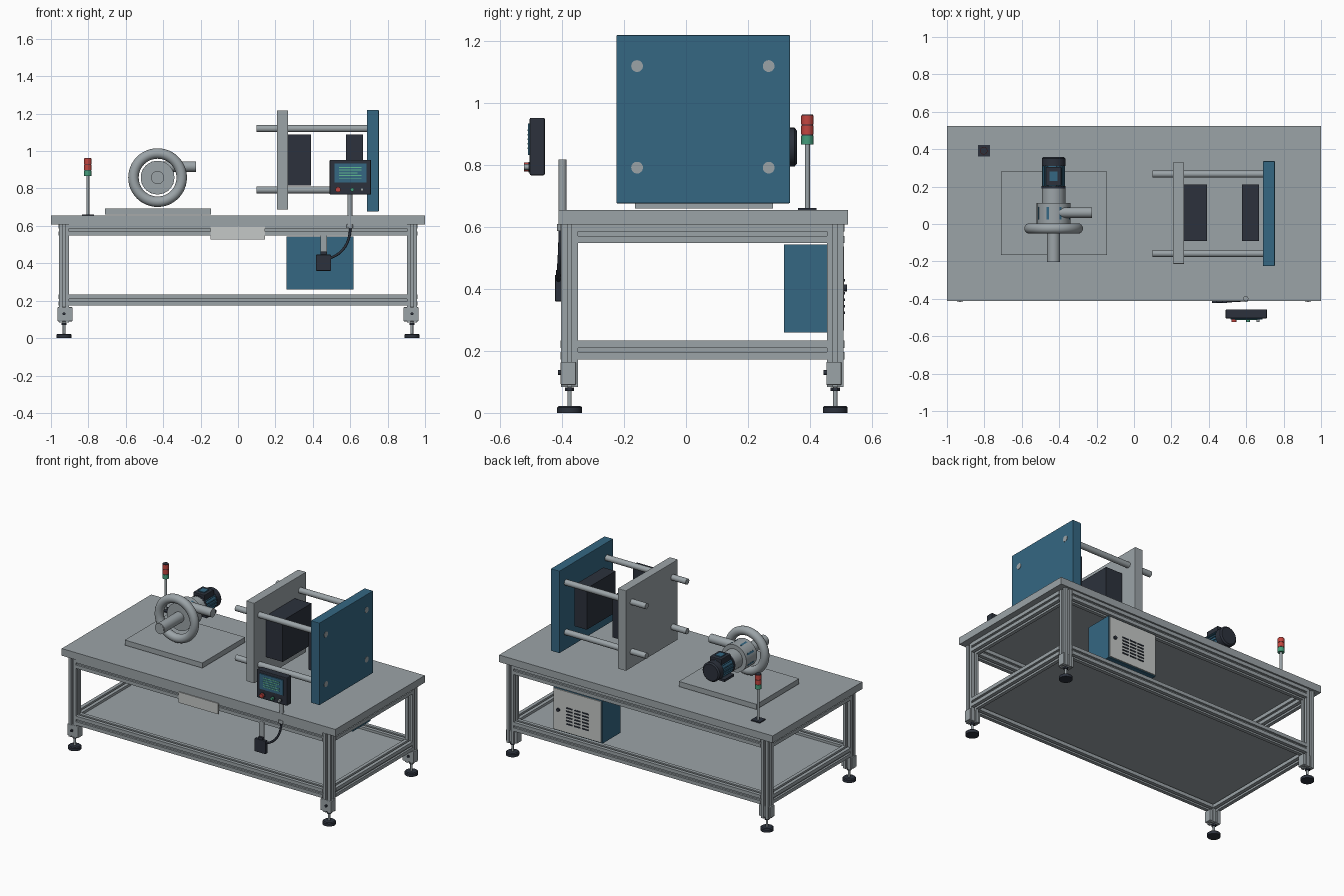
import bpy, bmesh, math
from mathutils import Vector, Matrix

if "Cube" in bpy.data.objects:
    bpy.data.objects.remove(bpy.data.objects["Cube"])


def material(name, rgb):
    m = bpy.data.materials.new(name)
    m.diffuse_color = (*rgb, 1)
    m.use_nodes = True
    m.node_tree.nodes["Principled BSDF"].inputs["Base Color"].default_value = m.diffuse_color
    return m


STEEL = material("steel grey", (0.33, 0.37, 0.39))
LIGHT = material("light grey", (0.56, 0.58, 0.57))
DARK = material("dark slate", (0.025, 0.031, 0.045))
BLUE = material("machine blue", (0.035, 0.135, 0.225))
RED = material("signal red", (0.55, 0.06, 0.05))
GREEN = material("signal green", (0.06, 0.34, 0.20))
TEXT = material("screen green", (0.12, 0.50, 0.28))
AXES = {"x": Vector((1, 0, 0)), "y": Vector((0, 1, 0)), "z": Vector((0, 0, 1))}


def finish(name, bm, mat, smooth=False):
    bmesh.ops.recalc_face_normals(bm, faces=bm.faces)
    me = bpy.data.meshes.new(name)
    bm.to_mesh(me)
    bm.free()
    me.materials.append(mat)
    ob = bpy.data.objects.new(name, me)
    bpy.context.collection.objects.link(ob)
    if smooth:
        bpy.ops.object.select_all(action="DESELECT")
        ob.select_set(True)
        bpy.context.view_layer.objects.active = ob
        bpy.ops.object.shade_smooth_by_angle(angle=math.radians(35))
    return ob


def box(name, x, y, z, mat, bevel=0):
    """Box from its (min, max) range on each axis."""
    bm = bmesh.new()
    bmesh.ops.create_cube(bm, size=1)
    for v in bm.verts:
        v.co = Vector([(r[0] + r[1]) / 2 + c * (r[1] - r[0]) for r, c in zip((x, y, z), v.co)])
    if bevel:
        bmesh.ops.bevel(bm, geom=bm.edges[:], offset=bevel, segments=2, affect="EDGES", profile=0.5)
    return finish(name, bm, mat)


def rod(name, start, axis, length, r, mat, r2=None, sides=32):
    """Cylinder or cone starting at a point and running along an axis."""
    bm = bmesh.new()
    d = AXES[axis]
    turn = d.to_track_quat("Z", "Y").to_matrix().to_4x4()
    place = Matrix.Translation(Vector(start) + d * length / 2) @ turn
    bmesh.ops.create_cone(bm, cap_ends=True, segments=sides, radius1=r,
                          radius2=r if r2 is None else r2, depth=length, matrix=place)
    return finish(name, bm, mat, True)


def slotted_bar(name, start, axis, length, size=0.054):
    """Aluminium framing bar with a slot along each side."""
    a, s, d = size / 2, 0.007, 0.013
    quarter = [(a, -a), (a, -s), (a - d, -s), (a - d, s), (a, s)]
    pts = []
    for k in range(4):
        c, n = (1, 0, -1, 0)[k], (0, 1, 0, -1)[k]
        pts += [(c * u - n * v, n * u + c * v) for u, v in quarter]
    order = {"x": (2, 0, 1), "y": (0, 2, 1), "z": (0, 1, 2)}[axis]
    bm = bmesh.new()
    verts = []
    for p in pts:
        q = (*p, 0)
        verts.append(bm.verts.new(Vector(start) + Vector([q[i] for i in order])))
    face = bm.faces.new(verts)
    new = bmesh.ops.extrude_face_region(bm, geom=[face])["geom"]
    bmesh.ops.translate(bm, vec=AXES[axis] * length,
                        verts=[g for g in new if isinstance(g, bmesh.types.BMVert)])
    return finish(name, bm, STEEL)


# Table top and lower shelf
YF, YB, XL, YM = -0.376, 0.482, 0.93, 0.053
box("table_top", (-1, 1), (-0.412, 0.523), (0.608, 0.655), STEEL)
box("shelf", (-0.92, 0.92), (YF + 0.015, YB - 0.015), (0.205, 0.217), STEEL)

# Legs with levelling feet and foot brackets
for x in (-XL, XL):
    for y in (YF, YB):
        slotted_bar("leg", (x, y, 0.083), "z", 0.525)
        box("foot_bracket", (x - 0.035, x + 0.045) if x < 0 else (x - 0.045, x + 0.035),
            (y - 0.0285, y + 0.02), (0.09, 0.165), STEEL, 0.003)
        rod("bracket_bolt", (x, y - 0.038, 0.13), "y", 0.012, 0.008, DARK, sides=12)
        rod("foot_pad", (x, y, 0), "z", 0.018, 0.04, DARK)
        rod("foot_pad_rim", (x, y, 0.018), "z", 0.005, 0.04, DARK, 0.034)
        rod("foot_stem", (x, y, 0.02), "z", 0.065, 0.007, STEEL, sides=16)
        rod("foot_nut", (x, y, 0.07), "z", 0.012, 0.015, DARK, sides=6)

# Upper and lower rails between the legs
for z in (0.203, 0.578):
    for y in (YF, YB):
        slotted_bar("long_rail", (-XL + 0.027, y, z), "x", 2 * XL - 0.054, 0.06)
    for x in (-XL, XL):
        slotted_bar("side_rail", (x, YF + 0.027, z), "y", YB - YF - 0.054, 0.06)

# Press: moving plate, fixed plate, guide rods and blocks
box("moving_plate", (0.208, 0.268), (-0.213, 0.33), (0.687, 1.217), STEEL, 0.003)
box("fixed_plate", (0.69, 0.753), (-0.225, 0.336), (0.677, 1.22), BLUE, 0.003)
box("moving_block", (0.268, 0.39), (-0.09, 0.21), (0.815, 1.088), DARK)
box("fixed_block", (0.578, 0.667), (-0.09, 0.21), (0.815, 1.088), DARK)
for y in (-0.158, 0.267):
    for z in (0.792, 1.12):
        rod("guide_rod", (0.10, y, z), "x", 0.655, 0.019, STEEL)

# Pump: base, ring casing, inlet, outlet and coupling housing
PX, PZ = -0.43, 0.858
box("pump_base", (-0.712, -0.145), (-0.165, 0.281), (0.66, 0.694), STEEL)
bpy.ops.mesh.primitive_torus_add(major_segments=48, minor_segments=16, major_radius=0.129,
                                 minor_radius=0.028, location=(PX, -0.024, PZ),
                                 rotation=(math.pi / 2, 0, 0))
ring = bpy.context.object
ring.name = "pump_ring"
ring.data.materials.append(STEEL)
bpy.ops.object.shade_smooth_by_angle(angle=math.radians(60))
rod("inlet_pipe", (PX, -0.203, PZ), "y", 0.22, 0.035, STEEL)
rod("inlet_bore", (PX, -0.204, PZ), "y", 0.002, 0.03, STEEL)
rod("pump_body", (PX, 0.0, PZ), "y", 0.112, 0.09, STEEL)
rod("motor_neck", (PX, 0.112, PZ), "y", 0.085, 0.063, STEEL)
rod("outlet_pipe", (PX + 0.03, 0.061, 0.917), "x", 0.175, 0.028, STEEL)
for k in range(8):
    a = math.radians(25 + 45 * k)
    slot = box("housing_slot", (-0.006, 0.006), (0.025, 0.09), (0.086, 0.0905), BLUE)
    slot.matrix_world = Matrix.Translation((PX, 0, PZ)) @ Matrix.Rotation(a, 4, "Y")

# Motor with fins, fan cover, terminal box and feet
rod("motor_body", (PX, 0.155, PZ), "y", 0.165, 0.056, BLUE)
for k in range(20):
    fin = box("cooling_fin", (-0.002, 0.002), (0.195, 0.315), (0.05, 0.062), BLUE)
    fin.matrix_world = Matrix.Translation((PX, 0, PZ)) @ Matrix.Rotation(k * math.tau / 20, 4, "Y")
rod("motor_flange", (PX, 0.19, PZ), "y", 0.012, 0.064, DARK)
rod("fan_cover", (PX, 0.31, PZ), "y", 0.04, 0.063, DARK)
rod("fan_cover_end", (PX, 0.35, PZ), "y", 0.008, 0.063, DARK, 0.054)
box("terminal_box", (PX - 0.042, PX + 0.042), (0.205, 0.305), (0.895, 0.935), DARK, 0.004)
box("terminal_lid", (PX - 0.022, PX + 0.022), (0.23, 0.28), (0.935, 0.94), BLUE)
for s in (-1, 1):
    box("motor_foot", tuple(sorted((PX + s * 0.02, PX + s * 0.062))), (0.2, 0.3),
        (0.79, 0.805), DARK)

# Signal tower
TX, TY = -0.803, 0.392
box("tower_base", (TX - 0.032, TX + 0.032), (TY - 0.03, TY + 0.03), (0.655, 0.662), DARK)
rod("tower_pole", (TX, TY, 0.66), "z", 0.21, 0.008, STEEL, sides=16)
for z, m in ((0.867, GREEN), (0.899, RED), (0.931, RED)):
    rod("tower_lamp", (TX, TY, z), "z", 0.029, 0.02, m, sides=24)
    rod("lamp_spacer", (TX, TY, z + 0.028), "z", 0.004, 0.018, DARK, sides=24)

# Electrical cabinet with vented door
box("cabinet", (0.258, 0.617), (0.317, 0.503), (0.26, 0.543), BLUE)
box("cabinet_door", (0.264, 0.611), (0.503, 0.51), (0.266, 0.537), LIGHT)
for i in range(6):
    for j in range(3):
        x, z = 0.355 + j * 0.058, 0.32 + i * 0.021
        box("vent_slot", (x, x + 0.046), (0.508, 0.514), (z, z + 0.008), DARK)
rod("door_lock", (0.575, 0.508, 0.403), "y", 0.012, 0.011, DARK, sides=16)

# Operator panel on its post
box("operator_panel", (0.49, 0.711), (-0.505, -0.456), (0.767, 0.953), DARK, 0.005)
box("screen", (0.515, 0.687), (-0.511, -0.504), (0.833, 0.934), BLUE)
for i, w in enumerate((0.12, 0.12, 0.1, 0.12, 0.12)):
    z = 0.852 + i * 0.0145
    box("screen_line", (0.54, 0.54 + w), (-0.5125, -0.51), (z, z + 0.005), TEXT)
for x, r, m in ((0.535, 0.014, RED), (0.61, 0.010, GREEN), (0.663, 0.009, STEEL)):
    rod("button_collar", (x, -0.509, 0.794), "y", 0.006, r + 0.003, DARK, sides=24)
    rod("button", (x, -0.523, 0.794), "y", 0.016, r, m, sides=24)
rod("panel_post", (0.598, -0.399, 0.6), "z", 0.218, 0.0135, STEEL)
rod("post_collar", (0.598, -0.399, 0.588), "z", 0.022, 0.018, STEEL)

# Junction box, hanger and cable to the post
box("box_hanger", (0.44, 0.477), (-0.408, -0.402), (0.42, 0.56), STEEL)
box("junction_box", (0.417, 0.497), (-0.423, -0.402), (0.36, 0.446), DARK, 0.003)
box("box_gland", (0.442, 0.474), (-0.42, -0.405), (0.446, 0.462), DARK)
curve = bpy.data.curves.new("cable", "CURVE")
curve.dimensions = "3D"
curve.bevel_depth = 0.007
curve.bevel_resolution = 2
spline = curve.splines.new("BEZIER")
spline.bezier_points.add(1)
for p, co, h in zip(spline.bezier_points, ((0.6, -0.405, 0.59), (0.49, -0.412, 0.428)),
                    ((0, 0, 0.08), (0.07, 0, 0.02))):
    p.co = co
    p.handle_left = Vector(co) + Vector(h) * (1 if co[0] < 0.55 else -1)
    p.handle_right = Vector(co) + Vector(h) * (-1 if co[0] > 0.55 else 1)
    p.handle_left = p.handle_right
curve.materials.append(DARK)
bpy.context.collection.objects.link(bpy.data.objects.new("cable", curve))

# Blank nameplate on the front rail
box("nameplate", (-0.146, 0.144), (-0.412, -0.403), (0.526, 0.597), LIGHT)
